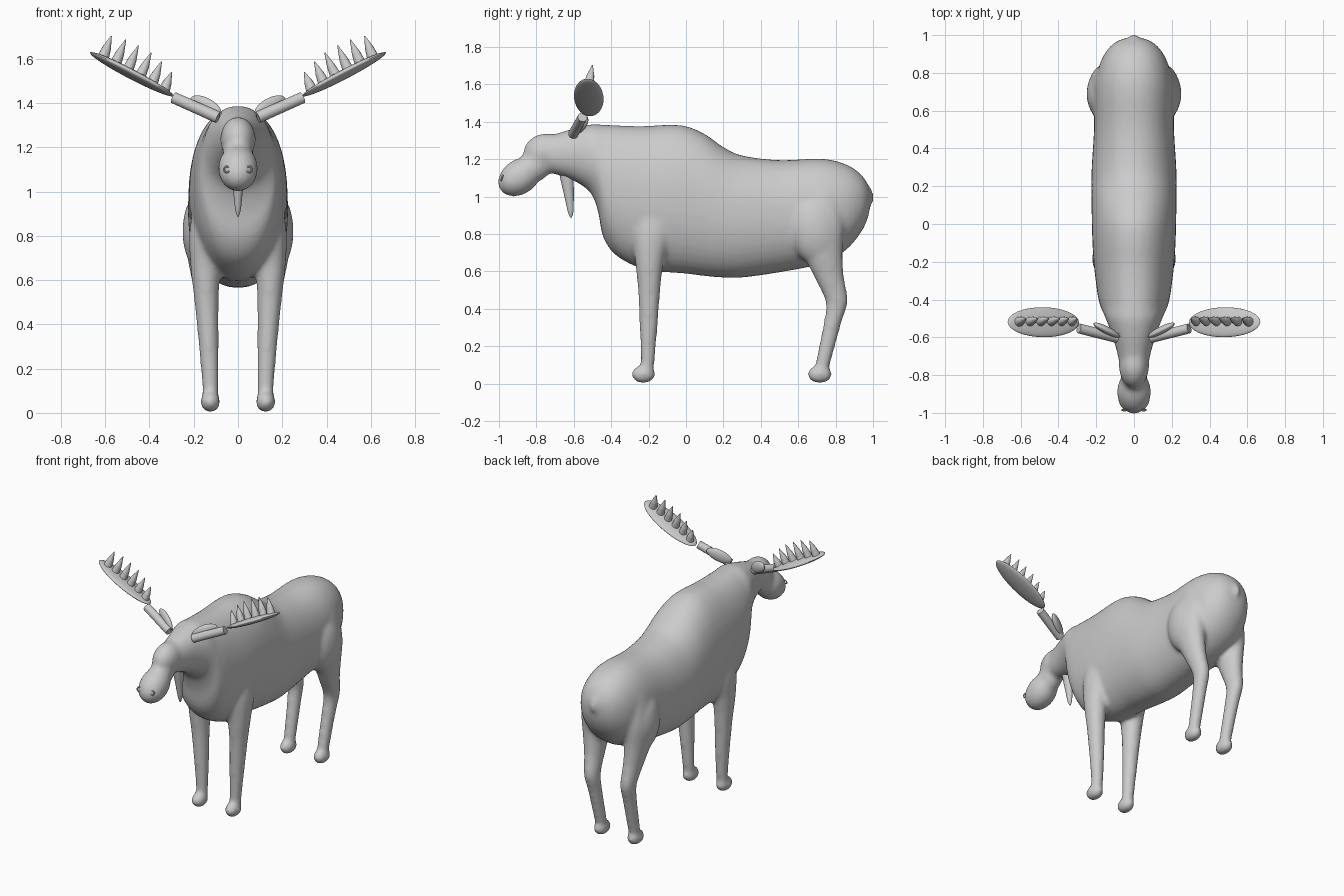
import bpy, bmesh, math
from mathutils import Vector, Matrix

if "Cube" in bpy.data.objects:
    bpy.data.objects.remove(bpy.data.objects["Cube"])


def new_object(name, bm):
    bmesh.ops.recalc_face_normals(bm, faces=bm.faces[:])
    me = bpy.data.meshes.new(name)
    bm.to_mesh(me)
    bm.free()
    for p in me.polygons:
        p.use_smooth = True
    ob = bpy.data.objects.new(name, me)
    bpy.context.collection.objects.link(ob)
    return ob


def spline(rows, steps=4):
    """Catmull-Rom interpolation of rows of numbers."""
    out = []
    for i in range(len(rows) - 1):
        a, b, c, d = rows[max(i - 1, 0)], rows[i], rows[i + 1], rows[min(i + 2, len(rows) - 1)]
        for s in range(steps):
            t = s / steps
            out.append([0.5 * (2 * q + (r - p) * t + (2 * p - 5 * q + 4 * r - w) * t * t
                               + (3 * q - p - 3 * r + w) * t ** 3) for p, q, r, w in zip(a, b, c, d)])
    return out + [list(rows[-1])]


def loft(bm, sections, n=32, power=1.0):
    """sections: (centre, u axis, v axis) rings, skinned and capped."""
    rings = []
    for c, u, v in sections:
        ring = []
        for k in range(n):
            a = 2 * math.pi * k / n
            cs, sn = math.cos(a), math.sin(a)
            f = math.copysign(abs(cs) ** power, cs)
            g = math.copysign(abs(sn) ** power, sn)
            ring.append(bm.verts.new(Vector(c) + Vector(u) * f + Vector(v) * g))
        rings.append(ring)
    for r, s in zip(rings, rings[1:]):
        for k in range(n):
            bm.faces.new((r[k], r[(k + 1) % n], s[(k + 1) % n], s[k]))
    bm.faces.new(rings[0])
    bm.faces.new(rings[-1])


def ellipsoid(bm, c, r, rot=Matrix.Identity(4)):
    m = Matrix.Translation(c) @ rot @ Matrix.Diagonal((*r, 1))
    bmesh.ops.create_uvsphere(bm, u_segments=32, v_segments=20, radius=1, matrix=m)


def cone(bm, a, b, r1, r2, seg=20):
    a, b = Vector(a), Vector(b)
    d = b - a
    m = Matrix.Translation((a + b) / 2) @ d.to_track_quat('Z', 'Y').to_matrix().to_4x4()
    bmesh.ops.create_cone(bm, cap_ends=True, segments=seg, radius1=r1, radius2=r2, depth=d.length, matrix=m)


def rot(deg, axis):
    return Matrix.Rotation(math.radians(deg), 4, axis)


def mirror_x(bm):
    geo = bmesh.ops.duplicate(bm, geom=bm.verts[:] + bm.edges[:] + bm.faces[:])['geom']
    for v in geo:
        if isinstance(v, bmesh.types.BMVert):
            v.co.x = -v.co.x


# Legs, haunches and shoulders: one side, then mirrored
body = bmesh.new()
front = [(.13, -.17, 1.0, .06, .08), (.145, -.18, .82, .075, .105), (.147, -.195, .66, .068, .078),
         (.142, -.197, .5, .055, .06), (.132, -.2, .3, .045, .048),
         (.125, -.205, .12, .037, .037), (.125, -.21, .05, .034, .034)]
hind = [(.13, .72, 1.02, .07, .12), (.155, .715, .84, .085, .13), (.155, .73, .7, .073, .108),
        (.145, .765, .57, .058, .08), (.135, .805, .44, .047, .06),
        (.13, .785, .33, .042, .048), (.125, .735, .12, .037, .04), (.125, .725, .05, .034, .034)]
for leg in (front, hind):
    loft(body, [((x, y, z), (rx, 0, 0), (0, ry, 0)) for x, y, z, rx, ry in spline(leg)], 24)
ellipsoid(body, (.125, -.228, .05), (.045, .064, .048))
ellipsoid(body, (.125, .715, .05), (.045, .066, .048))
ellipsoid(body, (.155, .69, .82), (.096, .14, .19), rot(12, 'X'))
mirror_x(body)

# Torso and neck: y, top, bottom, half width
torso = [(.985, 1.03, .95, .04), (.97, 1.07, .88, .085), (.93, 1.125, .8, .135), (.85, 1.175, .71, .18),
         (.72, 1.203, .64, .208), (.5, 1.195, .595, .212), (.3, 1.22, .567, .224), (.2, 1.265, .567, .226),
         (.1, 1.335, .575, .225), (0, 1.377, .588, .223), (-.1, 1.384, .595, .22), (-.2, 1.378, .605, .214),
         (-.3, 1.378, .64, .203), (-.39, 1.382, .7, .19), (-.445, 1.385, .79, .175), (-.47, 1.386, .92, .163),
         (-.51, 1.386, 1.02, .146), (-.6, 1.365, 1.085, .112), (-.7, 1.335, 1.12, .085), (-.78, 1.32, 1.14, .07)]
loft(body, [((0, y, (t + b) / 2), (w, 0, 0), (0, 0, (t - b) / 2)) for y, t, b, w in spline(torso)], 40, .93)

# Head, muzzle, tail and throat bell
ellipsoid(body, (0, -.75, 1.235), (.08, .12, .103), rot(8, 'X'))
ellipsoid(body, (0, -.81, 1.165), (.07, .12, .085), rot(35, 'X'))
ellipsoid(body, (0, -.89, 1.105), (.09, .125, .093), rot(35, 'X'))
ellipsoid(body, (0, -.925, 1.085), (.084, .078, .08))
ellipsoid(body, (0, .968, 1.01), (.026, .036, .06), rot(15, 'X'))
moose = new_object("body", body)
m = moose.modifiers.new("blend", 'REMESH')
m.mode = 'VOXEL'
m.voxel_size = .013
m.use_smooth_shade = True
s = moose.modifiers.new("soften", 'SMOOTH')
s.factor = .5
s.iterations = 10

bell = bmesh.new()
loft(bell, [((0, y, z), (r * .85, 0, 0), (0, r, 0)) for y, z, r in spline(
    [(-.645, 1.17, .04), (-.637, 1.1, .036), (-.625, 1.0, .025), (-.617, .92, .015), (-.615, .888, .004)])], 20)
new_object("throat_bell", bell)

# Nostrils
bm = bmesh.new()
for sx in (-1, 1):
    loop = [(Vector((sx * .05, -.984, 1.1)) + Vector((.013 * math.cos(a), .004 * math.sin(a), .013 * math.sin(a))))
            for a in [2 * math.pi * k / 16 for k in range(16)]]
    for p in loop:
        bmesh.ops.create_icosphere(bm, subdivisions=1, radius=.005, matrix=Matrix.Translation(p))
new_object("nostrils", bm)

# Ears, antler stems, palms and tines on both sides
tips = [(.30, 1.54), (.345, 1.588), (.392, 1.628), (.45, 1.66), (.507, 1.687), (.572, 1.703)]
for side, sx in (("left", 1), ("right", -1)):
    def build(name, fill):
        bm = bmesh.new()
        fill(bm)
        bmesh.ops.transform(bm, matrix=Matrix.Diagonal((sx, 1, 1, 1)), verts=bm.verts[:])
        ob = new_object(f"{side}_{name}", bm)
        bpy.context.view_layer.objects.active = ob
        ob.select_set(True)
        bpy.ops.object.shade_smooth_by_angle(angle=math.radians(40))
        ob.select_set(False)

    def tines(bm):
        for i, (x, z) in enumerate(tips):
            k = i / 5
            bx, bz = .335 + .275 * k, 1.455 + .15 * k
            base, tip = Vector((bx, -.518, bz)), Vector((x, -.5, z))
            mid = base.lerp(tip, .45)
            cone(bm, base, mid, .027, .02, 12)
            cone(bm, mid, tip, .02, .002, 12)

    build("ear", lambda bm: ellipsoid(bm, (.145, -.562, 1.385), (.085, .02, .038),
                                      rot(27, 'Z') @ rot(-25, 'Y')))
    build("antler_stem", lambda bm: cone(bm, (.09, -.603, 1.335), (.292, -.553, 1.425), .027, .026))
    build("antler_palm", lambda bm: ellipsoid(bm, (.48, -.52, 1.53), (.213, .08, .02),
                                              rot(-27.5, 'Y') @ rot(-8, 'X')))
    build("antler_tines", tines)
